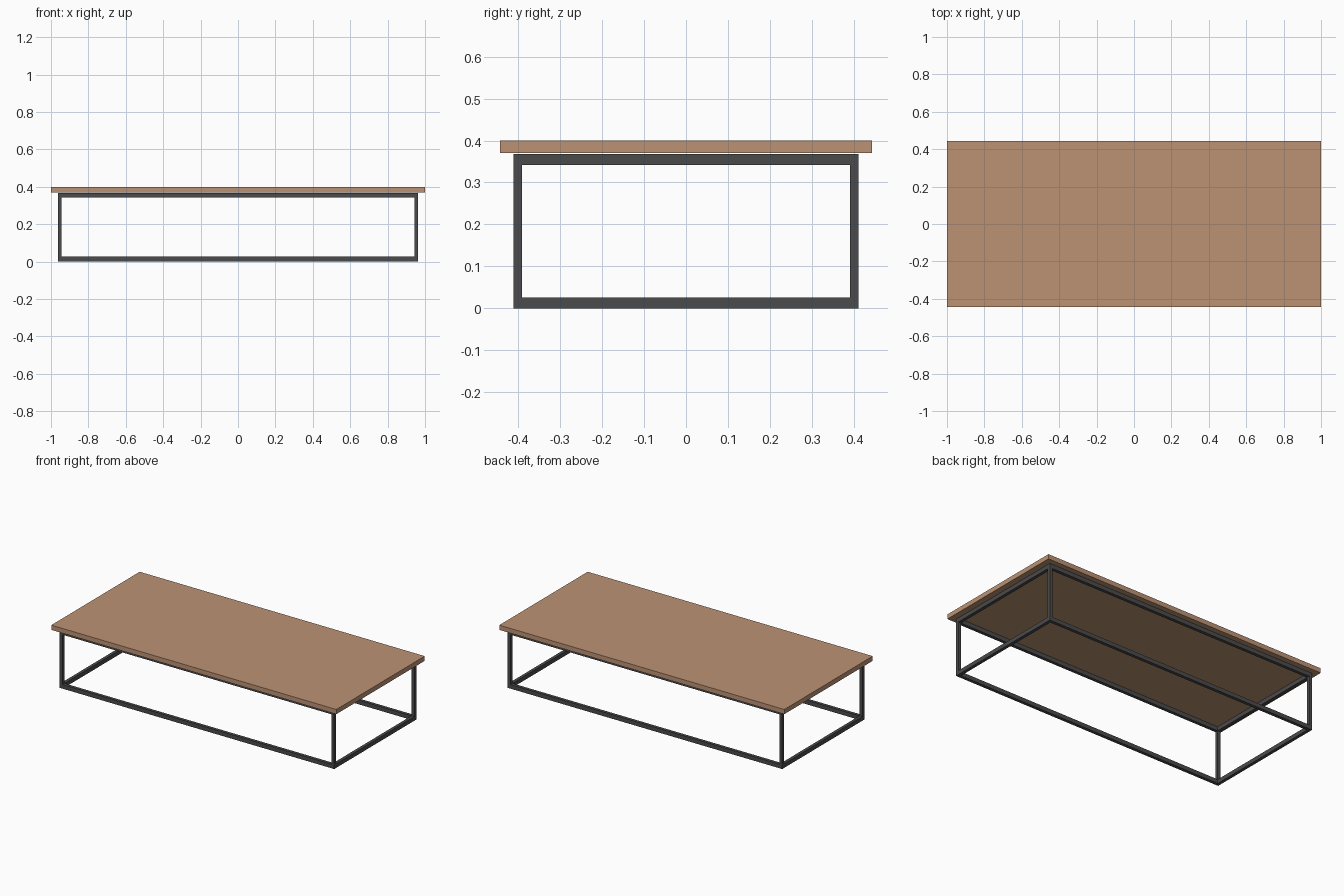
import bpy

cube = bpy.data.objects.get("Cube")
if cube:
    bpy.data.objects.remove(cube, do_unlink=True)


def material(name, color):
    m = bpy.data.materials.new(name)
    m.use_nodes = True
    m.diffuse_color = color
    m.node_tree.nodes["Principled BSDF"].inputs["Base Color"].default_value = color
    return m


wood = material("warm wood", (0.50, 0.29, 0.175, 1))
metal = material("dark metal", (0.07, 0.07, 0.072, 1))


def box(name, lo, hi, mat):
    """Axis-aligned box between two corners."""
    bpy.ops.mesh.primitive_cube_add(size=1, location=[(a + b) / 2 for a, b in zip(lo, hi)])
    ob = bpy.context.object
    ob.name = name
    ob.scale = [b - a for a, b in zip(lo, hi)]
    bpy.ops.object.transform_apply(location=False, rotation=False, scale=True)
    ob.data.materials.append(mat)
    return ob


TOP_Y, TOP_Z, UNDER_Z = 0.443, 0.40, 0.37    # tabletop
FX, FY, FRAME_Z = 0.963, 0.411, 0.368        # outer size of the frame
BAR, RAIL_H = 0.02, 0.026                    # bar width and rail height

# Tabletop slab
box("tabletop", (-1, -TOP_Y, UNDER_Z), (1, TOP_Y, TOP_Z), wood)

# Upper and lower rectangular rails
for level, z in (("lower", 0), ("upper", FRAME_Z - RAIL_H)):
    for side, y in (("front", -FY), ("back", FY - BAR)):
        box(f"{level}_{side}_rail", (-FX, y, z), (FX, y + BAR, z + RAIL_H), metal)
    for side, x in (("right", -FX), ("left", FX - BAR)):
        box(f"{level}_{side}_rail", (x, -FY + BAR, z), (x + BAR, FY - BAR, z + RAIL_H), metal)

# Corner legs between the rails
for end, y in (("front", -FY), ("back", FY - BAR)):
    for side, x in (("right", -FX), ("left", FX - BAR)):
        box(f"{end}_{side}_leg", (x, y, RAIL_H), (x + BAR, y + BAR, FRAME_Z - RAIL_H), metal)
